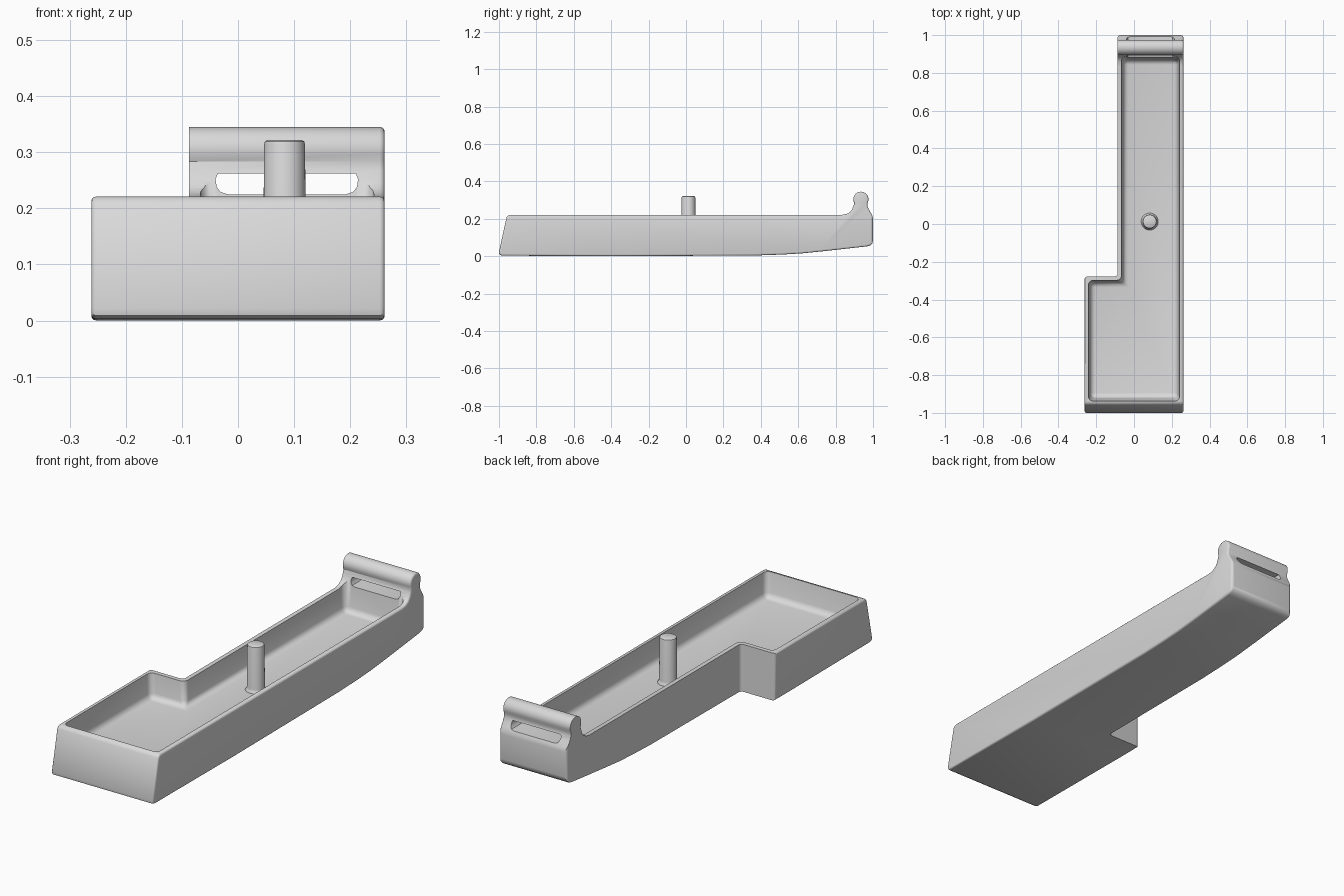
import bpy, bmesh, math
from mathutils import Vector

if "Cube" in bpy.data.objects:
    bpy.data.objects.remove(bpy.data.objects["Cube"])

grey = bpy.data.materials.new("plain grey")
grey.diffuse_color = (0.7, 0.7, 0.7, 1)
grey.use_nodes = True
grey.node_tree.nodes["Principled BSDF"].inputs["Base Color"].default_value = grey.diffuse_color


def make_object(name, bm):
    bmesh.ops.recalc_face_normals(bm, faces=bm.faces)
    mesh = bpy.data.meshes.new(name)
    bm.to_mesh(mesh)
    bm.free()
    mesh.materials.append(grey)
    obj = bpy.data.objects.new(name, mesh)
    bpy.context.collection.objects.link(obj)
    return obj


def loft(rings):
    """Closed solid skinned through rings of equal point count."""
    bm = bmesh.new()
    loops = [[bm.verts.new(p) for p in ring] for ring in rings]
    n = len(loops[0])
    for a, b in zip(loops, loops[1:]):
        for i in range(n):
            j = (i + 1) % n
            bm.faces.new((a[i], a[j], b[j], b[i]))
    bm.faces.new(loops[0])
    bm.faces.new(loops[-1])
    bmesh.ops.recalc_face_normals(bm, faces=bm.faces)
    return bm


def inset(points, d):
    """Shrink an anticlockwise outline by d."""
    out = []
    for i, p in enumerate(points):
        p = Vector(p)
        a = (p - Vector(points[i - 1])).normalized()
        b = (Vector(points[(i + 1) % len(points)]) - p).normalized()
        t = (a + b).normalized()
        out.append(p + Vector((-t.y, t.x)) * d)
    return out


def l_ring(d, z, front, back):
    """Stepped plan outline, inset by d, at height z."""
    l, r, m, s = -0.262 + d, 0.262 - d, -0.087 + d, -0.278 - d
    return [(l, front, z), (r, front, z), (r, back, z), (m, back, z), (m, s, z), (l, s, z)]


def bevel(bm, edges, width, segments):
    bmesh.ops.bevel(bm, geom=edges, offset=width, offset_type='OFFSET',
                    segments=segments, profile=0.5, affect='EDGES')


def vertical(e):
    return abs(e.verts[0].co.z - e.verts[1].co.z) > 0.05


def boolean(obj, cutter, operation):
    mod = obj.modifiers.new("cut", 'BOOLEAN')
    mod.operation, mod.object, mod.solver = operation, cutter, 'EXACT'
    bpy.ops.object.select_all(action='DESELECT')
    obj.select_set(True)
    bpy.context.view_layer.objects.active = obj
    bpy.ops.object.modifier_apply(modifier=mod.name)
    bpy.data.objects.remove(cutter)


# Side profile (y, z): sloped front, rising keel and rounded handle head
head = [(0.935 + 0.041 * math.cos(math.radians(a)), 0.304 + 0.041 * math.sin(math.radians(a)))
        for a in range(-30, 211, 20)]
profile = [(-0.985, 0.003), (-0.4, 0.0), (0.38, 0.004), (0.52, 0.009), (0.62, 0.015), (0.72, 0.025),
           (0.82, 0.036), (0.965, 0.052), (0.985, 0.057), (0.996, 0.068), (1.0, 0.085),
           (1.0, 0.2), (0.997, 0.215), (0.989, 0.231), (0.977, 0.25), (0.97, 0.268)]
profile += head
profile += [(0.895, 0.268), (0.888, 0.25), (0.877, 0.236), (0.86, 0.226), (0.835, 0.221),
            (-0.94, 0.221), (-0.952, 0.217), (-0.96, 0.206), (-1.0, 0.022), (-0.997, 0.009)]

# Body: profile swept sideways, its ends rounded over
R = 0.009
ends = [(0.2615 - R * (1 - math.cos(t)), R * (1 - math.sin(t)))
        for t in (math.radians(a) for a in (0, 30, 60, 90))]
sections = [(-x, d) for x, d in ends] + [(x, d) for x, d in reversed(ends)]
sections = [(s * (0.2615 - R + R * math.cos(math.radians(a))), R * (1 - math.cos(math.radians(90 - a))))
            for s, angles in ((-1, (0, 30, 60, 90)), (1, (90, 60, 30, 0))) for a in angles]
sections = [(x, R - math.sqrt(max(0, R * R - max(0, abs(x) - 0.2615 + R) ** 2))) for x, _ in sections]
tray = make_object("tray_body", loft([[(x, y, z) for y, z in inset(profile, d)] for x, d in sections]))

# Stepped plan outline with rounded upright corners
bm = loft([l_ring(0, -0.1, -1.1, 1.0005), l_ring(0, 0.6, -1.1, 1.0005)])
bevel(bm, [e for e in bm.edges if vertical(e)], 0.016, 4)
boolean(tray, make_object("plan_cutter", bm), 'INTERSECT')

# Hollow with sloping walls and a filleted floor
bm = loft([l_ring(0.032, 0.108, -0.918, 0.868), l_ring(0.016, 0.262, -0.945, 0.888)])
bevel(bm, [e for e in bm.edges if min(v.co.z for v in e.verts) < 0.2], 0.025, 5)
boolean(tray, make_object("hollow_cutter", bm), 'DIFFERENCE')

# Hand slot under the bar, rounded at its lower corners
slot = [(-0.036, 0.262), (-0.04, 0.252), (-0.038, 0.238), (-0.031, 0.229), (-0.018, 0.225),
        (0.192, 0.225), (0.205, 0.229), (0.212, 0.238), (0.214, 0.252), (0.21, 0.262)]
boolean(tray, make_object("slot_cutter", loft([[(x, y, z) for x, z in slot] for y in (0.8, 1.1)])),
        'DIFFERENCE')

# Upright peg with a flared foot and softened top
peg_profile = [(0.046, 0.1), (0.045, 0.109), (0.04, 0.115), (0.038, 0.124),
               (0.0365, 0.314), (0.035, 0.319), (0.031, 0.3215)]
peg = make_object("peg", loft([[(0.083 + r * math.cos(i * math.tau / 40),
                                 0.013 + r * math.sin(i * math.tau / 40), z)
                                for i in range(40)] for r, z in peg_profile]))

# Smooth shading with crisp edges kept
for obj in (tray, peg):
    bpy.ops.object.select_all(action='DESELECT')
    obj.select_set(True)
    bpy.context.view_layer.objects.active = obj
    bpy.ops.object.shade_smooth_by_angle(angle=math.radians(35))
